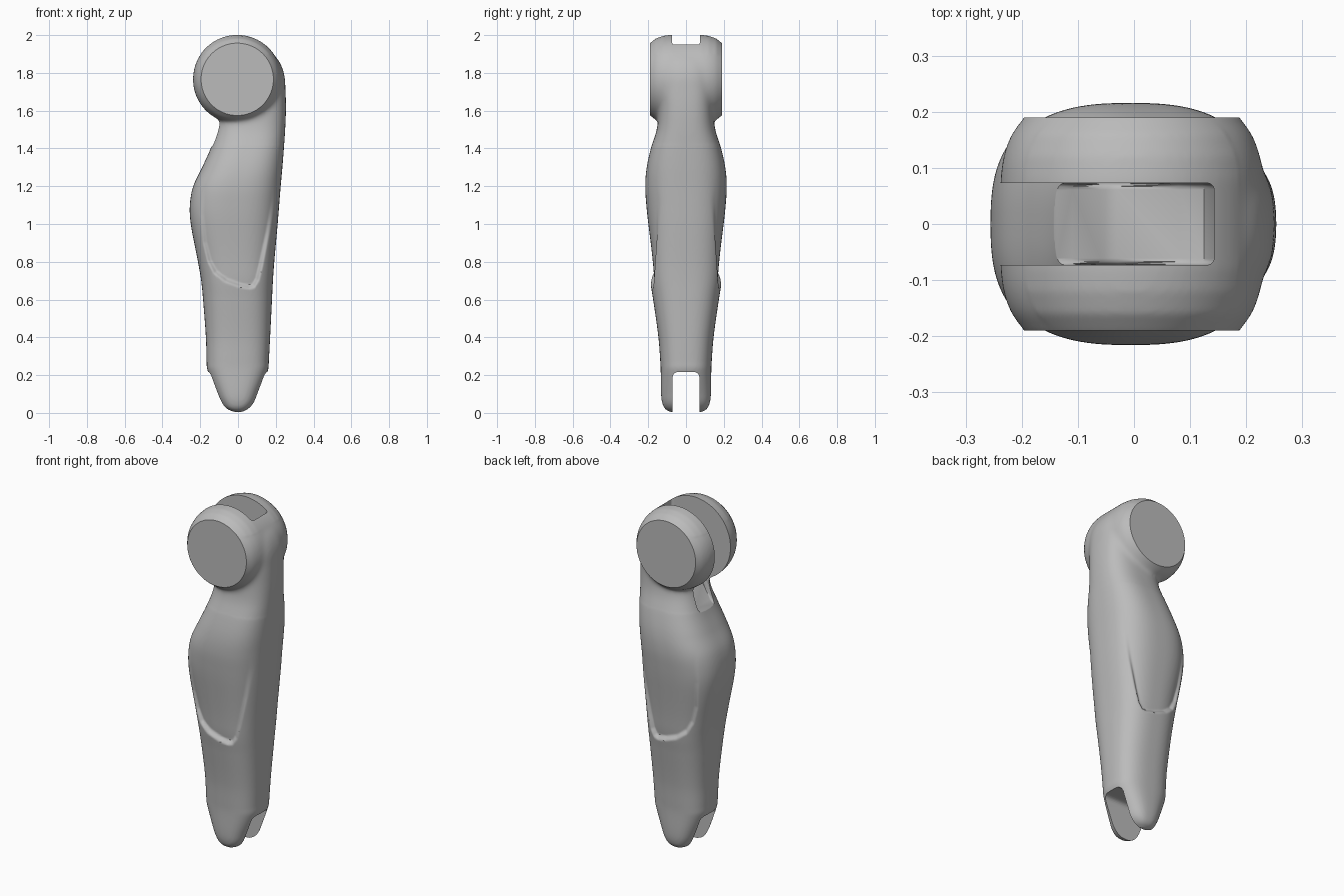
import bpy, bmesh, math
from mathutils import Vector, Matrix

if "Cube" in bpy.data.objects:
    bpy.data.objects.remove(bpy.data.objects["Cube"])

grey = bpy.data.materials.new("plain grey")
grey.use_nodes = True
grey.diffuse_color = (0.5, 0.5, 0.5, 1)
grey.node_tree.nodes["Principled BSDF"].inputs["Base Color"].default_value = (0.5, 0.5, 0.5, 1)


def make_object(name, bm):
    bmesh.ops.recalc_face_normals(bm, faces=bm.faces)
    mesh = bpy.data.meshes.new(name)
    bm.to_mesh(mesh)
    bm.free()
    mesh.materials.append(grey)
    obj = bpy.data.objects.new(name, mesh)
    bpy.context.collection.objects.link(obj)
    return obj


def loft(bm, rings):
    """Skin a list of equal-length rings and close both ends."""
    loops = [[bm.verts.new(p) for p in ring] for ring in rings]
    count = len(loops[0])
    for low, high in zip(loops, loops[1:]):
        for i in range(count):
            j = (i + 1) % count
            bm.faces.new((low[i], low[j], high[j], high[i]))
    bm.faces.new(loops[0][::-1])
    bm.faces.new(loops[-1])


def bake(obj):
    """Replace the mesh with its modified result."""
    graph = bpy.context.evaluated_depsgraph_get()
    mesh = bpy.data.meshes.new_from_object(obj.evaluated_get(graph))
    obj.modifiers.clear()
    obj.data = mesh


def cut(obj, cutter):
    mod = obj.modifiers.new("cut", 'BOOLEAN')
    mod.operation = 'DIFFERENCE'
    mod.solver = 'EXACT'
    mod.object = cutter
    cutter.hide_render = True
    cutter.hide_viewport = True


def smoothstep(a, b, t):
    t = max(0, min(1, (t - a) / (b - a)))
    return t * t * (3 - 2 * t)


# Shin sections: height, right edge x, left edge x, half depth
SECTIONS = [
    (.005, -.03, .03, .085), (.02, -.065, .06, .11), (.05, -.09, .088, .125),
    (.1, -.114, .11, .132), (.23, -.163, .16, .134), (.27, -.166, .163, .136),
    (.4, -.17, .17, .146), (.6, -.185, .18, .174), (.7, -.195, .185, .19),
    (.8, -.212, .192, .199), (1, -.25, .21, .212), (1.1, -.255, .218, .216),
    (1.2, -.237, .226, .217), (1.3, -.19, .235, .208), (1.4, -.145, .243, .186),
    (1.5, -.113, .25, .155), (1.6, -.1, .254, .145), (1.7, -.1, .252, .15),
    (1.8, -.1, .243, .15), (1.88, -.1, .205, .13), (1.93, -.09, .14, .1)]


def section(z):
    """Smoothly interpolate the section table at a height."""
    k = max(i for i in range(len(SECTIONS) - 1) if SECTIONS[i][0] <= z)
    row = lambda i: SECTIONS[max(0, min(len(SECTIONS) - 1, i))]
    a, b, c, d = row(k - 1), row(k), row(k + 1), row(k + 2)
    h = c[0] - b[0]
    t = (z - b[0]) / h
    out = []
    for i in (1, 2, 3):
        m0 = (c[i] - a[i]) / (c[0] - a[0]) * h
        m1 = (d[i] - b[i]) / (d[0] - b[0]) * h
        out.append((2*t**3 - 3*t*t + 1) * b[i] + (t**3 - 2*t*t + t) * m0
                   + (3*t*t - 2*t**3) * c[i] + (t**3 - t*t) * m1)
    return out


def shin_ring(z, count=96, power=2 / 2.7):
    x0, x1, depth = section(z)
    ring = []
    for i in range(count):
        a = math.tau * i / count
        c, s = math.cos(a), math.sin(a)
        ring.append(((x0 + x1) / 2 + (x1 - x0) / 2 * math.copysign(abs(c) ** power, c),
                     depth * math.copysign(abs(s) ** power, s), z))
    return ring


# Shin and knee drum, fused into one skin
KNEE = Vector((-.004, 0, 1.766))
bm = bmesh.new()
low, high = SECTIONS[0][0], SECTIONS[-1][0]
loft(bm, [shin_ring(low + (high - low) * i / 150) for i in range(151)])
half = [(.235, .03), (.235, .08), (.23, .12), (.216, .16), (.192, .19), (.17, .212)]
profile = [(r, -y) for r, y in reversed(half)] + half
loft(bm, [[KNEE + Vector((r * math.cos(math.tau * i / 96), y, r * math.sin(math.tau * i / 96)))
           for i in range(96)] for r, y in profile])
leg = make_object("lower_leg", bm)
remesh = leg.modifiers.new("fuse", 'REMESH')
remesh.mode = 'VOXEL'
remesh.voxel_size = .0075
soften = leg.modifiers.new("soften", 'SMOOTH')
soften.factor = .5
soften.iterations = 5
bake(leg)

# Soft fillet around the knee, and a sunken calf panel on both faces
PANEL = [Vector(p) for p in [
    (-.195, 1.4), (-.2, 1.2), (-.204, 1.05), (-.19, .9), (-.165, .8), (-.13, .735),
    (-.07, .69), (0, .664), (.06, .652), (.09, .66), (.115, .7), (.135, .78),
    (.17, .95), (.2, 1.12), (.225, 1.4)]]


def inside_distance(p):
    """Distance from the panel outline, zero when outside it."""
    best, inside = 1, False
    for a, b in zip(PANEL, PANEL[1:] + PANEL[:1]):
        edge = b - a
        t = max(0, min(1, (p - a).dot(edge) / edge.length_squared))
        best = min(best, (a + edge * t - p).length)
        if (a.y > p.y) != (b.y > p.y) and p.x < a.x + edge.x * (p.y - a.y) / edge.y:
            inside = not inside
    return best if inside else 0


bm = bmesh.new()
bm.from_mesh(leg.data)
joint = [v for v in bm.verts if 1.42 < v.co.z < 1.9 and abs(v.co.y) < .185]
for _ in range(22):
    bmesh.ops.smooth_vert(bm, verts=joint, factor=.5,
                          use_axis_x=True, use_axis_y=True, use_axis_z=True)
for v in bm.verts:
    if .64 < v.co.z < 1.3 and abs(v.co.y) > .05:
        d = inside_distance(Vector((v.co.x, v.co.z)))
        if d > 0:
            fade = 1 - smoothstep(.75, 1.27, v.co.z)
            v.co.y -= math.copysign(.024 * fade * smoothstep(0, .028, d), v.co.y)
bm.to_mesh(leg.data)
bm.free()


# Flat caps on the knee drum
for name, side in (("front_cap_cutter", -1), ("back_cap_cutter", 1)):
    bm = bmesh.new()
    bmesh.ops.create_cube(bm, size=1, matrix=Matrix.Translation((0, side * .69, 2.02)))
    cut(leg, make_object(name, bm))

# Knee slot, open at the top and toward the calf
bm = bmesh.new()
outline = [(.143, 2.1), (.143, 1.63), (.125, 1.58), (.08, 1.555), (-.03, 1.54),
           (-.06, 1.52), (-.11, 1.43), (-.16, 1.395), (-.4, 1.395), (-.4, 2.1)]
loft(bm, [[(x, y, z) for x, z in outline] for y in (-.073, .073)])
back_edges = [e for e in bm.edges if all(v.co.x > -.3 and v.co.z < 2.05 or v.co.x > .1
              for v in e.verts) and abs(e.verts[0].co.y - e.verts[1].co.y) < .01]
bmesh.ops.bevel(bm, geom=back_edges, offset=.012, segments=3, profile=.5, affect='EDGES')
cut(leg, make_object("knee_slot_cutter", bm))

# Ankle slot with rounded upper corners
bm = bmesh.new()
bmesh.ops.create_cube(bm, size=1, matrix=Matrix.Translation((0, 0, .067))
                      @ Matrix.Diagonal((1, .142, .3, 1)))
top = [e for e in bm.edges if all(v.co.z > .2 for v in e.verts)
       and abs(e.verts[0].co.x - e.verts[1].co.x) > .5]
bmesh.ops.bevel(bm, geom=top, offset=.03, segments=6, profile=.5, affect='EDGES')
cut(leg, make_object("ankle_slot_cutter", bm))

bake(leg)
for obj in [o for o in bpy.data.objects if o.name.endswith("_cutter")]:
    bpy.data.objects.remove(obj)

bpy.ops.object.select_all(action='DESELECT')
leg.select_set(True)
bpy.context.view_layer.objects.active = leg
bpy.ops.object.shade_smooth_by_angle(angle=math.radians(35))
